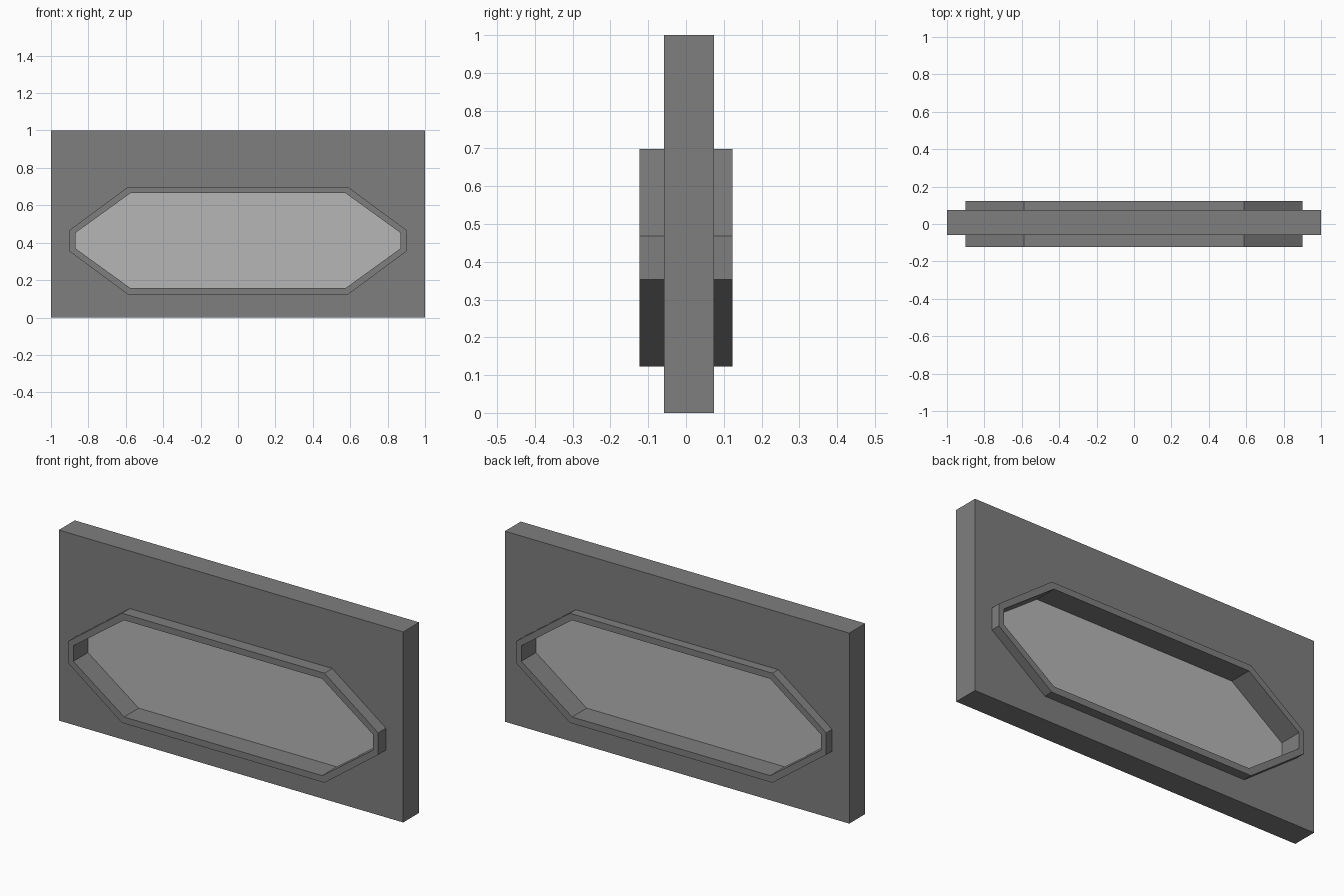
import bpy, bmesh

if "Cube" in bpy.data.objects:
    bpy.data.objects.remove(bpy.data.objects["Cube"])


def material(name, value):
    m = bpy.data.materials.new(name)
    m.diffuse_color = (value, value, value, 1)
    m.use_nodes = True
    m.node_tree.nodes["Principled BSDF"].inputs["Base Color"].default_value = m.diffuse_color
    return m


def octagon(half_w, half_top, z0, z1, z2, z3):
    """Long eight-sided outline in (x, z), mirrored across x = 0."""
    right = [(half_top, z0), (half_w, z1), (half_w, z2), (half_top, z3)]
    return right + [(-x, z) for x, z in reversed(right)]


def plate(name, loops, y0, y1, mat):
    """Fill an outline (with optional hole) and extrude it from y0 to y1."""
    bm = bmesh.new()
    edges = []
    for loop in loops:
        vs = [bm.verts.new((x, y0, z)) for x, z in loop]
        edges += [bm.edges.new((vs[i], vs[i - 1])) for i in range(len(vs))]
    bmesh.ops.triangle_fill(bm, edges=edges, use_beauty=True, normal=(0, -1, 0))
    if y1 > y0:
        res = bmesh.ops.extrude_face_region(bm, geom=bm.faces[:], use_keep_orig=True)
        top = [g for g in res["geom"] if isinstance(g, bmesh.types.BMVert)]
        bmesh.ops.translate(bm, verts=top, vec=(0, y1 - y0, 0))
        bmesh.ops.recalc_face_normals(bm, faces=bm.faces[:])
    # merge the flat triangles back into larger faces
    bmesh.ops.dissolve_limit(bm, angle_limit=0.01, verts=bm.verts[:], edges=bm.edges[:])
    me = bpy.data.meshes.new(name)
    bm.to_mesh(me)
    bm.free()
    me.materials.append(mat)
    ob = bpy.data.objects.new(name, me)
    bpy.context.collection.objects.link(ob)
    return ob


grey = material("dark grey", 0.21)
pane = material("light grey glass", 0.47)

outer = octagon(0.90, 0.588, 0.123, 0.353, 0.468, 0.698)
inner = octagon(0.87, 0.575, 0.157, 0.37, 0.452, 0.665)
rect = [(-1, 0), (1, 0), (1, 1), (-1, 1)]

# wall panel with window opening
plate("wall_panel", [rect, outer], -0.058, 0.074, grey)
# raised window frame passing through the wall
plate("window_frame", [outer, inner], -0.123, 0.123, grey)
# thin glass pane in the middle
plate("window_glass", [inner], -0.002, 0.002, pane)
